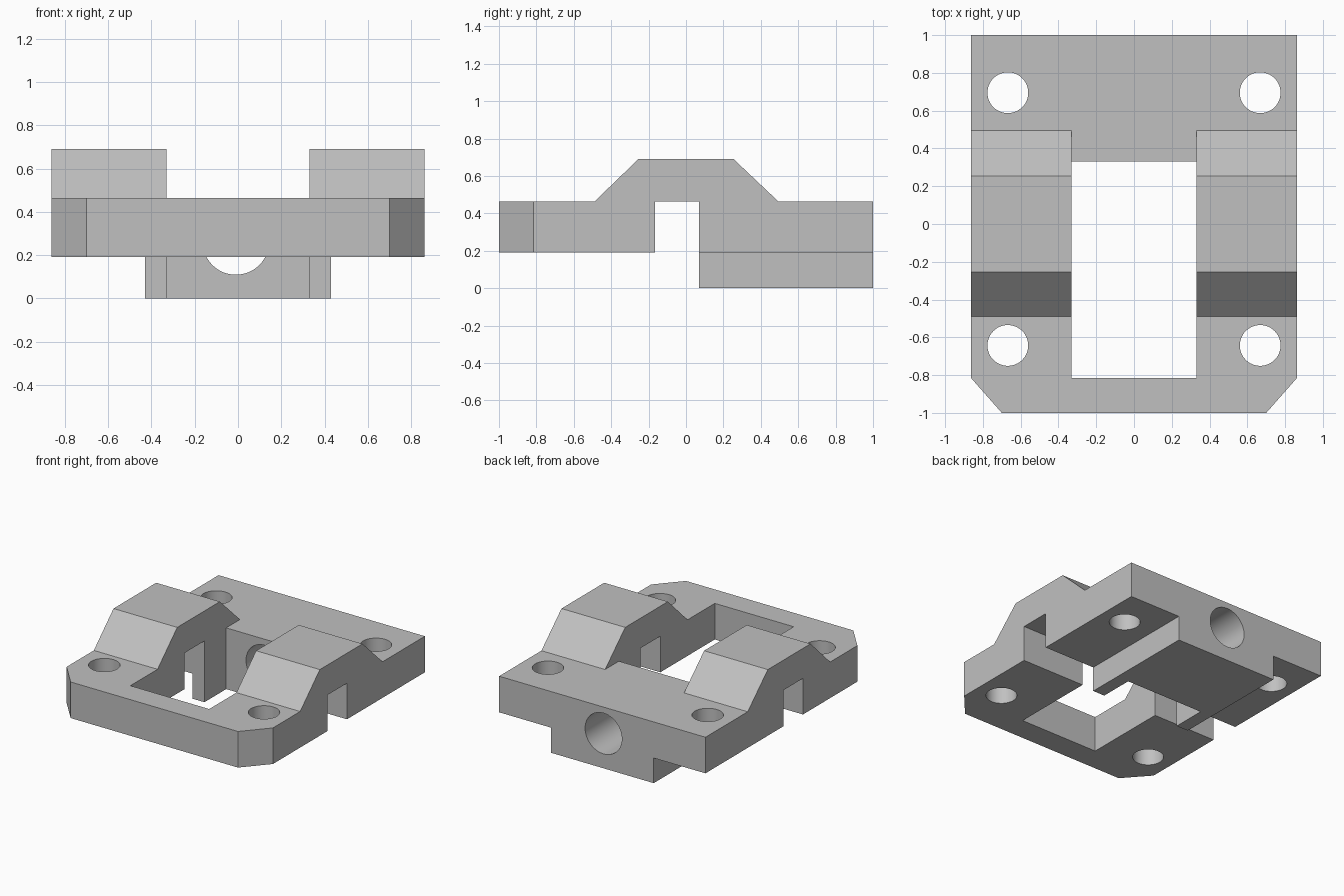
import bpy
import bmesh
from math import radians
from mathutils import Matrix, Vector

if "Cube" in bpy.data.objects:
    bpy.data.objects.remove(bpy.data.objects["Cube"])

HALF_W = 0.863      # half width of the bracket
PLATE_LOW, PLATE_TOP = 0.19, 0.463
WINDOW_X, WINDOW_FRONT, WINDOW_BACK = 0.33, -0.815, 0.33

grey = bpy.data.materials.new("light grey")
grey.use_nodes = True
grey.diffuse_color = (0.53, 0.53, 0.53, 1)
grey.node_tree.nodes["Principled BSDF"].inputs["Base Color"].default_value = grey.diffuse_color


def make_object(name, bm):
    bmesh.ops.recalc_face_normals(bm, faces=bm.faces)
    mesh = bpy.data.meshes.new(name)
    bm.to_mesh(mesh)
    bm.free()
    mesh.materials.append(grey)
    obj = bpy.data.objects.new(name, mesh)
    bpy.context.collection.objects.link(obj)
    return obj


def prism(name, points, offset):
    bm = bmesh.new()
    face = bm.faces.new([bm.verts.new(p) for p in points])
    extruded = bmesh.ops.extrude_face_region(bm, geom=[face])["geom"]
    verts = [v for v in extruded if isinstance(v, bmesh.types.BMVert)]
    bmesh.ops.translate(bm, verts=verts, vec=Vector(offset))
    return make_object(name, bm)


def box(name, low, high):
    (x0, y0, z0), (x1, y1, z1) = low, high
    return prism(name, [(x0, y0, z0), (x1, y0, z0), (x1, y1, z0), (x0, y1, z0)], (0, 0, z1 - z0))


def cylinder(name, centre, radius, depth, axis="Z"):
    bm = bmesh.new()
    turn = Matrix.Rotation(radians(90), 4, "X") if axis == "Y" else Matrix()
    bmesh.ops.create_cone(bm, cap_ends=True, segments=48, radius1=radius, radius2=radius,
                          depth=depth, matrix=Matrix.Translation(centre) @ turn)
    return make_object(name, bm)


# Bracket body: side profile with raised arches, cross slot and deep rear block
profile = [(-1, PLATE_LOW), (-0.165, PLATE_LOW), (-0.165, PLATE_TOP), (0.07, PLATE_TOP),
           (0.07, 0), (1, 0), (1, PLATE_TOP), (0.495, PLATE_TOP),
           (0.255, 0.69), (-0.255, 0.69), (-0.49, PLATE_TOP), (-1, PLATE_TOP)]
body = prism("bracket_body", [(-HALF_W, y, z) for y, z in profile], (2 * HALF_W, 0, 0))

# Gap between the arches, and the central window
cutters = [
    box("arch_gap_cutter", (-WINDOW_X, -0.7, PLATE_TOP), (WINDOW_X, 0.7, 1)),
    box("window_cutter", (-WINDOW_X, WINDOW_FRONT, -0.5), (WINDOW_X, WINDOW_BACK, 1.5)),
    cylinder("rear_bore_cutter", (-0.01, 0.75, 0.263), 0.154, 1.1, "Y"),
]

# Mirrored cuts: side steps of the rear block, front corners, bolt holes
for side, s in (("left", 1), ("right", -1)):
    cutters.append(box(side + "_step_cutter", (s * 0.43, 0, -0.5), (s * 1.2, 1.2, PLATE_LOW)))
    corner = [(s * 0.7, -1), (s * HALF_W, WINDOW_FRONT), (s * 1.026, -0.63), (s * 1.026, -1.2),
              (s * 0.524, -1.2)]
    cutters.append(prism(side + "_corner_cutter", [(x, y, -0.5) for x, y in corner], (0, 0, 2)))
    for end, y in (("front", -0.643), ("rear", 0.695)):
        cutters.append(cylinder(f"{side}_{end}_bolt_cutter", (s * 0.668, y, 0.3), 0.108, 1.6))

bpy.context.view_layer.objects.active = body
for cutter in cutters:
    cut = body.modifiers.new(cutter.name, "BOOLEAN")
    cut.operation = "DIFFERENCE"
    cut.solver = "EXACT"
    cut.object = cutter
    bpy.ops.object.modifier_apply(modifier=cut.name)
for cutter in cutters:
    bpy.data.objects.remove(cutter)

# Smooth bores, crisp edges
bpy.ops.object.select_all(action="DESELECT")
body.select_set(True)
bpy.ops.object.shade_smooth_by_angle(angle=radians(30))
